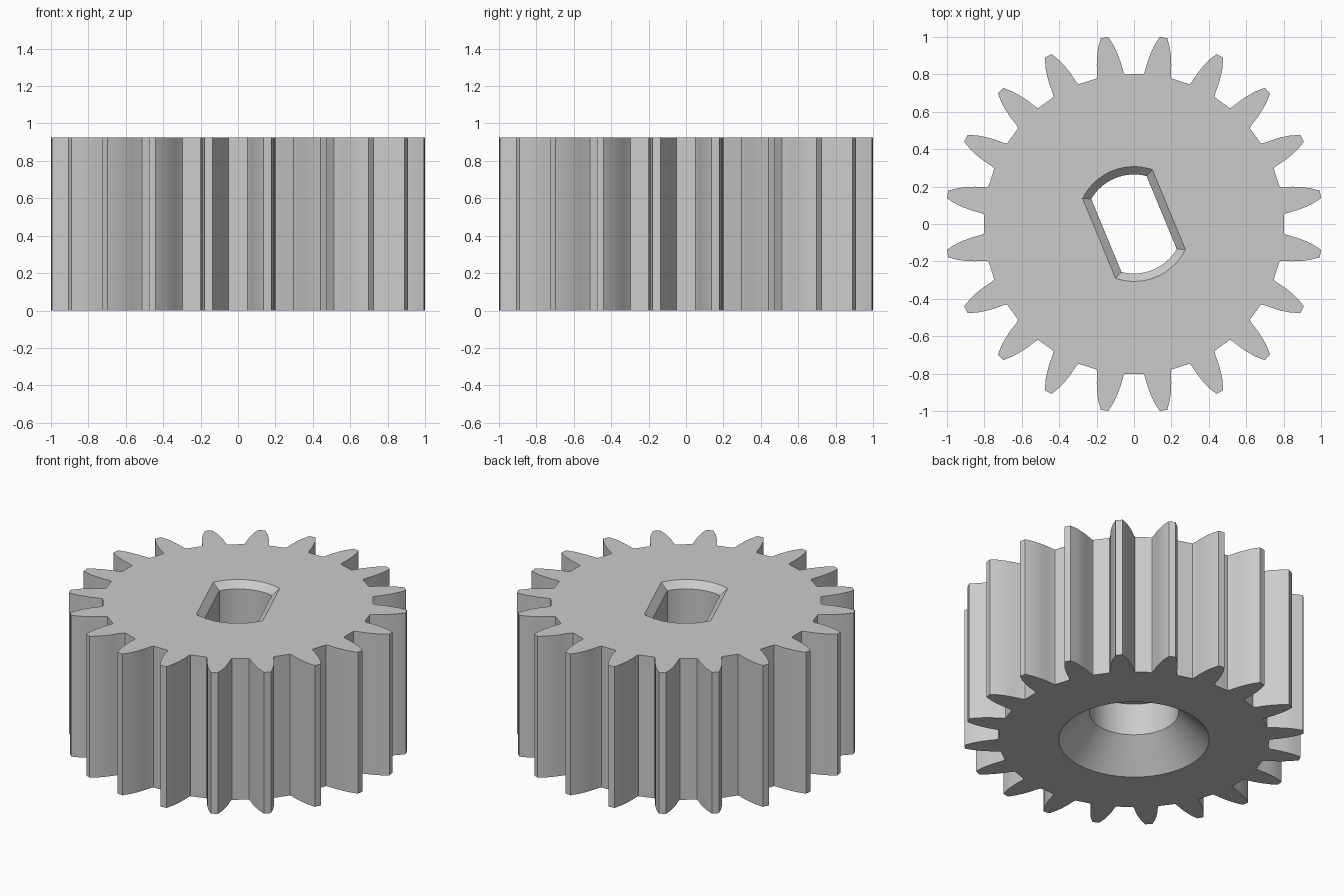
import bpy
import bmesh
from math import acos, cos, sin, pi, radians

if "Cube" in bpy.data.objects:
    bpy.data.objects.remove(bpy.data.objects["Cube"], do_unlink=True)

HEIGHT = 0.925
TEETH = 20
SLOT_TILT = radians(22.5)   # direction the flats of the bore face
BORE_R, BORE_FLAT = 0.265, 0.16
CHAMFER = 0.042
SEGMENTS = 16

# Half of one tooth, root to tip: (distance from axis, half width)
TOOTH = [(0.80, 0.076), (0.815, 0.0705), (0.87, 0.064),
         (0.92, 0.0535), (0.96, 0.042), (1.009, 0.0205)]


def gear_outline():
    """Counter-clockwise outline of all teeth."""
    tooth = [(r, -w) for r, w in TOOTH] + [(r, w) for r, w in reversed(TOOTH)]
    points = []
    for i in range(TEETH):
        a = 2 * pi * (i + 0.5) / TEETH
        points += [(r * cos(a) - w * sin(a), r * sin(a) + w * cos(a)) for r, w in tooth]
    return points


def bore_outline(radius, flat, cut=True):
    """Circle whose two opposite sides are cut flat if asked."""
    corner = acos(flat / radius)
    points = []
    for side in (0, pi):
        a = SLOT_TILT + side
        for start, end, is_flat in ((-corner, corner, cut), (corner, pi - corner, False)):
            for i in range(SEGMENTS):
                t = start + (end - start) * i / SEGMENTS
                u, v = radius * cos(t), radius * sin(t)
                if is_flat:
                    u = flat
                points.append((u * cos(a) - v * sin(a), u * sin(a) + v * cos(a)))
    return points


def ring(bm, points, z):
    verts = [bm.verts.new((x, y, z)) for x, y in points]
    edges = [bm.edges.new((v, verts[(i + 1) % len(verts)])) for i, v in enumerate(verts)]
    return verts, edges


def join(bm, low, high):
    a, b = low[0], high[0]
    for i in range(len(a)):
        j = (i + 1) % len(a)
        bm.faces.new((a[i], a[j], b[j], b[i]))


bm = bmesh.new()

# Toothed outer wall
outer = [ring(bm, gear_outline(), z) for z in (0, HEIGHT)]
join(bm, *outer)

# Bore from below: countersink, round bore, ledge, double-flat slot, top chamfer
cone_r = 0.446
bore = [
    ring(bm, bore_outline(cone_r, BORE_FLAT * cone_r / BORE_R, False), 0),
    ring(bm, bore_outline(BORE_R, BORE_FLAT, False), 0.185),
    ring(bm, bore_outline(BORE_R, BORE_FLAT, False), 0.395),
    ring(bm, bore_outline(BORE_R, BORE_FLAT), 0.395),
    ring(bm, bore_outline(BORE_R, BORE_FLAT), HEIGHT - CHAMFER),
    ring(bm, bore_outline(BORE_R + CHAMFER, BORE_FLAT + CHAMFER), HEIGHT),
]
for low, high in zip(bore, bore[1:]):
    join(bm, low, high)

# Flat end faces around the bore
for rim, hole, up in ((outer[0], bore[0], -1), (outer[1], bore[-1], 1)):
    bmesh.ops.triangle_fill(bm, use_beauty=True, edges=rim[1] + hole[1], normal=(0, 0, up))

bmesh.ops.remove_doubles(bm, verts=bm.verts, dist=1e-5)
bmesh.ops.recalc_face_normals(bm, faces=bm.faces)

mesh = bpy.data.meshes.new("pinion_gear")
bm.to_mesh(mesh)
bm.free()
gear = bpy.data.objects.new("pinion_gear", mesh)
bpy.context.collection.objects.link(gear)

# Plain grey material
grey = bpy.data.materials.new("light_grey")
grey.use_nodes = True
colour = (0.6, 0.6, 0.6, 1)
grey.diffuse_color = colour
grey.node_tree.nodes["Principled BSDF"].inputs["Base Color"].default_value = colour
mesh.materials.append(grey)

# Smooth curved walls, keep corners crisp
bpy.ops.object.select_all(action="DESELECT")
gear.select_set(True)
bpy.context.view_layer.objects.active = gear
bpy.ops.object.shade_smooth_by_angle(angle=radians(30))
